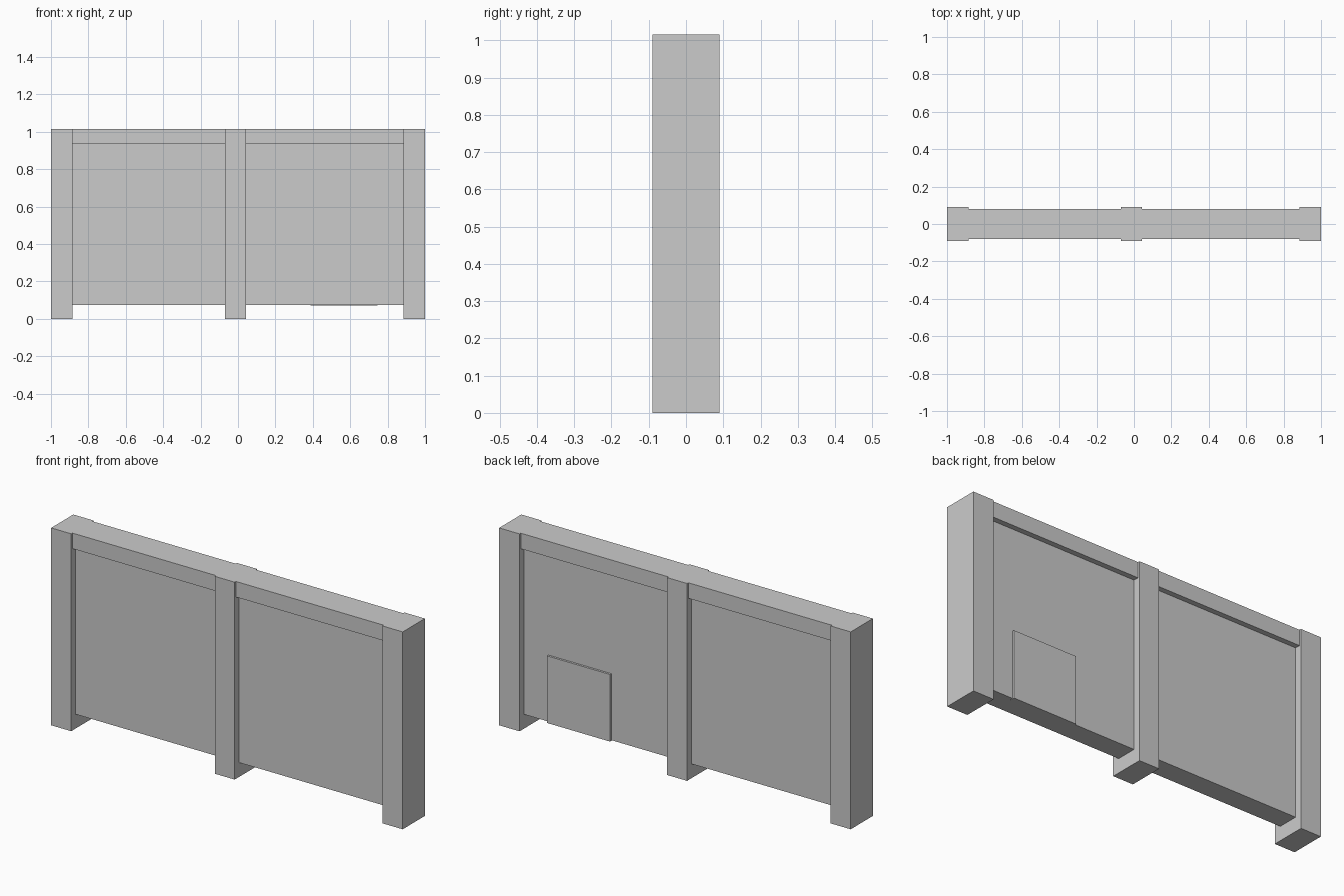
import bpy

if "Cube" in bpy.data.objects:
    bpy.data.objects.remove(bpy.data.objects["Cube"])


def box(name, x, y, z):
    """Axis-aligned box from (min, max) ranges."""
    bpy.ops.mesh.primitive_cube_add(
        size=1, location=[(r[0] + r[1]) / 2 for r in (x, y, z)])
    ob = bpy.context.object
    ob.name = name
    ob.scale = [r[1] - r[0] for r in (x, y, z)]
    bpy.ops.object.transform_apply(location=False, rotation=False, scale=True)
    return ob


TOP, RAIL_Z, PANEL_Z = 1.015, 0.935, 0.073
posts = {"left": (-1.0, -0.886), "middle": (-0.069, 0.044), "right": (0.884, 1.0)}

# Upright posts
for side, x in posts.items():
    box(side + "_post", x, (-0.09, 0.09), (0, TOP))

# Top rail and recessed panel in each bay
spans = list(posts.values())
for bay, a, b in zip(("left", "right"), spans, spans[1:]):
    x = (a[1], b[0])
    box(bay + "_top_rail", x, (-0.08, 0.08), (RAIL_Z, TOP))
    box(bay + "_panel", x, (-0.053, 0.053), (PANEL_Z, RAIL_Z))

# Small hatch on the back of the right bay
box("back_hatch", (0.387, 0.745), (0.04, 0.064), (0.07, 0.415))
